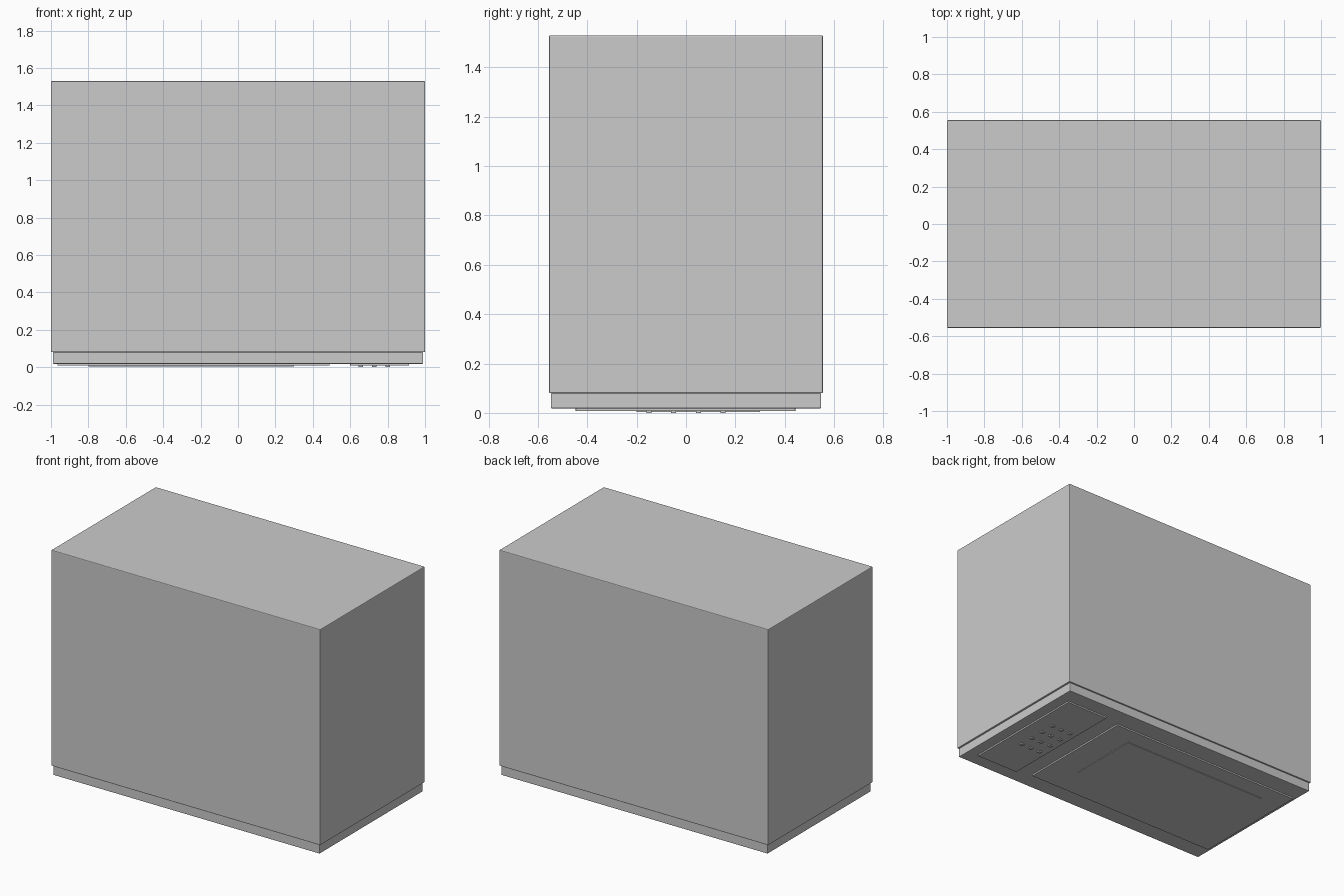
import bpy

if "Cube" in bpy.data.objects:
    bpy.data.objects.remove(bpy.data.objects["Cube"])


def box(name, x0, x1, y0, y1, z0, z1, bevel=0.0):
    bpy.ops.mesh.primitive_cube_add(size=1, location=((x0 + x1) / 2, (y0 + y1) / 2, (z0 + z1) / 2))
    ob = bpy.context.object
    ob.name = name
    ob.scale = (x1 - x0, y1 - y0, z1 - z0)
    bpy.ops.object.transform_apply(location=False, rotation=False, scale=True)
    if bevel:
        mod = ob.modifiers.new("edge_bevel", 'BEVEL')
        mod.width = bevel
        mod.segments = 2
    return ob


# Oven lying on its face: main casing and front frame
box("oven_body", -1.0, 1.0, -0.555, 0.555, 0.08, 1.53, 0.005)
box("front_frame", -0.99, 0.99, -0.548, 0.548, 0.018, 0.08, 0.004)

# Door panel with raised window
box("door_panel", -0.965, 0.49, -0.42, 0.42, 0.008, 0.02, 0.001)
box("door_window", -0.80, 0.30, -0.20, 0.30, 0.004, 0.012)

# Control panel with a keypad of buttons
box("control_panel", 0.60, 0.915, -0.447, 0.443, 0.008, 0.02, 0.001)
for row in range(4):
    for col in range(3):
        x, y = 0.655 + 0.073 * col, -0.15 + 0.1 * row
        box(f"keypad_button_{row}_{col}", x - 0.012, x + 0.012, y - 0.01, y + 0.01, 0.0, 0.01)
